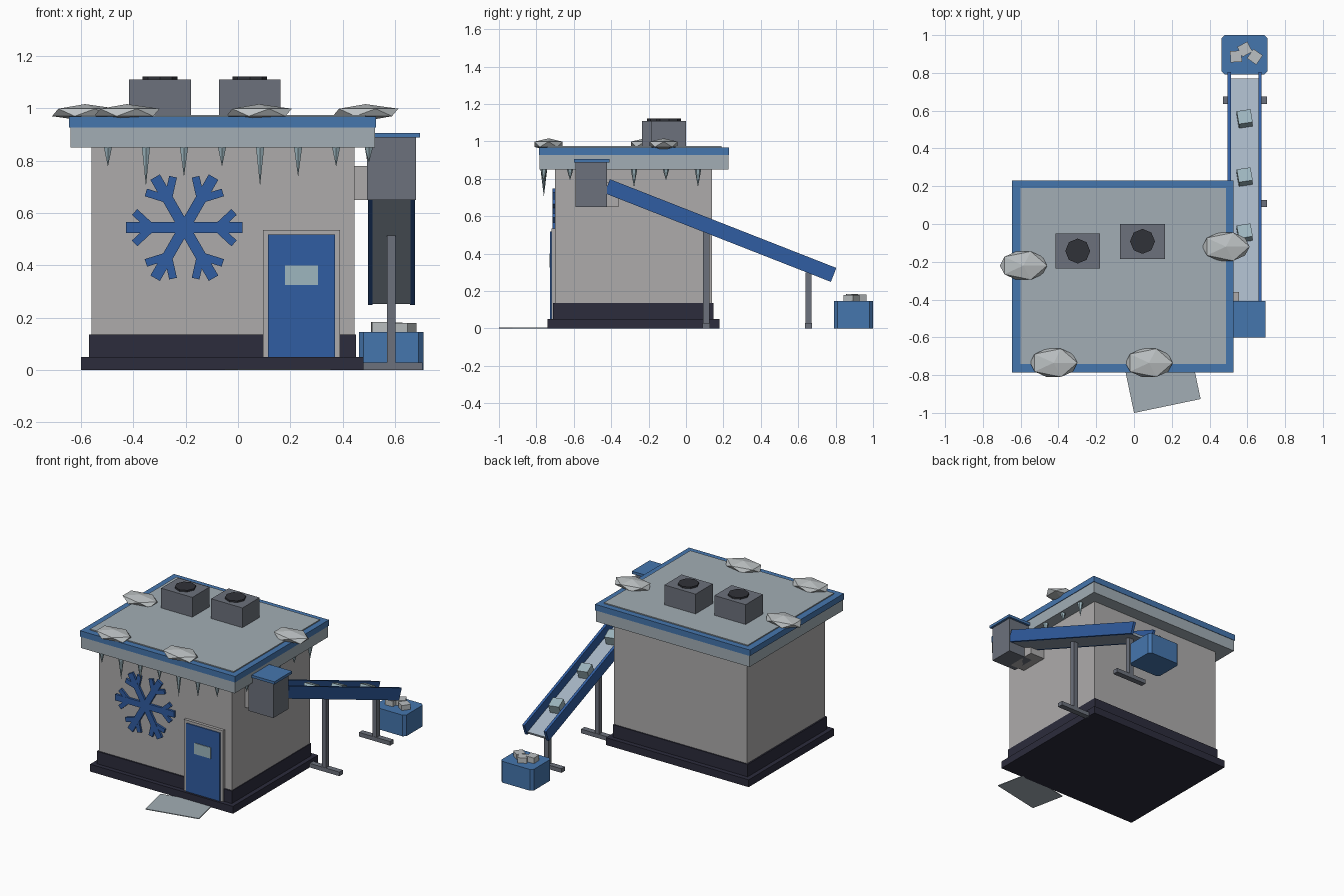
import bpy, bmesh
from math import radians, cos, sin, pi, atan2
from mathutils import Matrix, Vector

if "Cube" in bpy.data.objects:
    bpy.data.objects.remove(bpy.data.objects["Cube"])


def mat(name, r, g, b):
    m = bpy.data.materials.new(name)
    m.diffuse_color = (r, g, b, 1)
    m.use_nodes = True
    m.node_tree.nodes["Principled BSDF"].inputs["Base Color"].default_value = m.diffuse_color
    return m


NAVY = mat("dark_navy", 0.025, 0.025, 0.045)
WALL = mat("wall_grey", 0.42, 0.41, 0.41)
BLUE = mat("door_blue", 0.03, 0.11, 0.36)
RIM = mat("trim_blue", 0.06, 0.18, 0.42)
ROOF = mat("roof_grey", 0.36, 0.42, 0.46)
METAL = mat("metal_grey", 0.15, 0.165, 0.2)
DARK = mat("fan_dark", 0.03, 0.032, 0.04)
ICE = mat("ice", 0.34, 0.47, 0.52)
SNOW = mat("snow", 0.5, 0.53, 0.54)
BELT = mat("belt", 0.38, 0.46, 0.55)


def finish(name, bm, m):
    me = bpy.data.meshes.new(name)
    bm.to_mesh(me)
    bm.free()
    me.materials.append(m)
    ob = bpy.data.objects.new(name, me)
    bpy.context.collection.objects.link(ob)
    return ob


def box(name, x, y, z, m, world=Matrix(), rot=0):
    """Box from (min, max) ranges, spun by rot about its own vertical axis."""
    c = Vector(((x[0] + x[1]) / 2, (y[0] + y[1]) / 2, (z[0] + z[1]) / 2))
    bm = bmesh.new()
    bmesh.ops.create_cube(bm, size=1)
    bm.transform(Matrix.Diagonal((x[1] - x[0], y[1] - y[0], z[1] - z[0], 1)))
    ob = finish(name, bm, m)
    ob.matrix_world = world @ Matrix.Translation(c) @ Matrix.Rotation(radians(rot), 4, 'Z')
    return ob


def cone(name, loc, r1, r2, h, sides, m):
    bm = bmesh.new()
    bmesh.ops.create_cone(bm, cap_ends=True, segments=sides, radius1=r1, radius2=r2, depth=h)
    ob = finish(name, bm, m)
    ob.location = loc
    return ob


# Building
box("base_slab", (-0.60, 0.48), (-0.74, 0.18), (0, 0.05), NAVY)
box("plinth", (-0.57, 0.45), (-0.71, 0.148), (0.05, 0.135), NAVY)
box("walls", (-0.56, 0.445), (-0.70, 0.14), (0.05, 0.86), WALL)

# Roof with blue rim
box("roof_slab", (-0.64, 0.523), (-0.782, 0.227), (0.85, 0.93), ROOF)
box("roof_rim", (-0.645, 0.527), (-0.785, 0.23), (0.927, 0.968), RIM)
box("roof_top", (-0.60, 0.487), (-0.742, 0.19), (0.93, 0.975), ROOF)

# Rooftop cooling units
for i, (x, y) in enumerate(((-0.298, -0.143), (0.045, -0.092))):
    box(f"cooling_unit_{i}", (x - 0.118, x + 0.118), (y - 0.093, y + 0.093), (0.97, 1.11), METAL)
    cone(f"fan_{i}", (x, y, 1.113), 0.066, 0.066, 0.016, 8, DARK)

# Snow lumps on the roof edge
for i, (x, y) in enumerate(((-0.585, -0.22), (-0.425, -0.735), (0.08, -0.735), (0.487, -0.12))):
    bm = bmesh.new()
    bmesh.ops.create_icosphere(bm, subdivisions=1, radius=1)
    bm.transform(Matrix.Diagonal((0.14, 0.088, 0.032, 1)))
    finish(f"snow_lump_{i}", bm, SNOW).location = (x, y, 0.984)

# Icicles along the front and right eaves
spots = [(-0.497 + 0.1453 * i, -0.76, (0.075, 0.15, 0.115)[i % 3]) for i in range(7)]
spots += [(0.5, -0.62 + 0.171 * i, (0.06, 0.097, 0.097)[i % 3]) for i in range(5)]
for i, (x, y, h) in enumerate(spots):
    cone(f"icicle_{i}", (x, y, 0.852 - h / 2), 0, 0.018, h, 6, ICE)

# Door
box("door_frame", (0.095, 0.39), (-0.72, -0.69), (0.05, 0.535), WALL)
box("door", (0.115, 0.37), (-0.726, -0.69), (0.05, 0.517), BLUE)
box("door_window", (0.18, 0.305), (-0.73, -0.70), (0.325, 0.40), ICE)

# Snowflake emblem made of bars
bm = bmesh.new()


def bar(a, b, w, depth):
    a, b = Vector(a), Vector(b)
    d = b - a
    c = (a + b) / 2
    bmesh.ops.create_cube(bm, size=1, matrix=Matrix.Translation((c.x, 0, c.y))
                          @ Matrix.Rotation(-atan2(d.y, d.x), 4, 'Y')
                          @ Matrix.Diagonal((d.length, depth, w, 1)))


for k in range(6):
    def turn(u, v, t=k * pi / 3):
        return (u * cos(t) - v * sin(t), u * sin(t) + v * cos(t))
    bar((0, 0), turn(0.223, 0), 0.042, 0.03)
    for s in (-1, 1):
        bar(turn(0.125, 0), turn(0.19, s * 0.06), 0.03, 0.028)
finish("snowflake", bm, BLUE).location = (-0.205, -0.70, 0.544)

# Door mat
box("door_mat", (-0.028, 0.332), (-0.966, -0.726), (0, 0.005), ROOF, rot=11.8)

# Chute head and its link to the wall
box("hopper", (0.493, 0.68), (-0.59, -0.423), (0.65, 0.89), METAL)
box("hopper_lid", (0.477, 0.695), (-0.60, -0.408), (0.888, 0.906), RIM)
box("hopper_neck", (0.44, 0.555), (-0.56, -0.36), (0.65, 0.78), WALL)

# Sloping conveyor with ice blocks
slope = radians(-21.4)
frame = Matrix.Translation((0.586, 0.184, 0.523)) @ Matrix.Rotation(slope, 4, 'X')
for side, s in (("left", -1), ("right", 1)):
    x = sorted((s * 0.072, s * 0.09))
    box(f"conveyor_rail_{side}", x, (-0.65, 0.65), (-0.04, 0.04), BLUE, frame)
box("conveyor_belt", (-0.073, 0.073), (-0.64, 0.64), (-0.04, -0.024), BELT, frame)
for i, y in enumerate((-0.05, 0.247, 0.555)):
    v = (y - 0.184) / cos(slope)
    box(f"belt_ice_{i}", (-0.037, 0.037), (v - 0.037, v + 0.037), (-0.025, 0.037), ICE, frame, 9)

# Conveyor stands
for i, (y, top) in enumerate(((0.108, 0.515), (0.655, 0.298))):
    box(f"stand_post_{i}", (0.57, 0.602), (y - 0.017, y + 0.017), (0.01, top), METAL)
    box(f"stand_foot_{i}", (0.47, 0.705), (y - 0.019, y + 0.019), (0, 0.028), METAL)

# Collecting bin with chamfered corners and ice on top
bm = bmesh.new()
bmesh.ops.create_cube(bm, size=1)
bm.transform(Matrix.Diagonal((0.246, 0.208, 0.145, 1)))
upright = [e for e in bm.edges if abs(e.verts[0].co.z - e.verts[1].co.z) > 0.1]
bmesh.ops.bevel(bm, geom=upright, offset=0.018, segments=1, affect='EDGES')
finish("ice_bin", bm, RIM).location = (0.585, 0.896, 0.0725)
for i, (x, y, r) in enumerate(((0.54, 0.887, 3), (0.587, 0.925, 28), (0.64, 0.885, 55))):
    box(f"bin_ice_{i}", (x - 0.03, x + 0.03), (y - 0.03, y + 0.03), (0.13, 0.183 - 0.002 * i), SNOW, rot=r)
